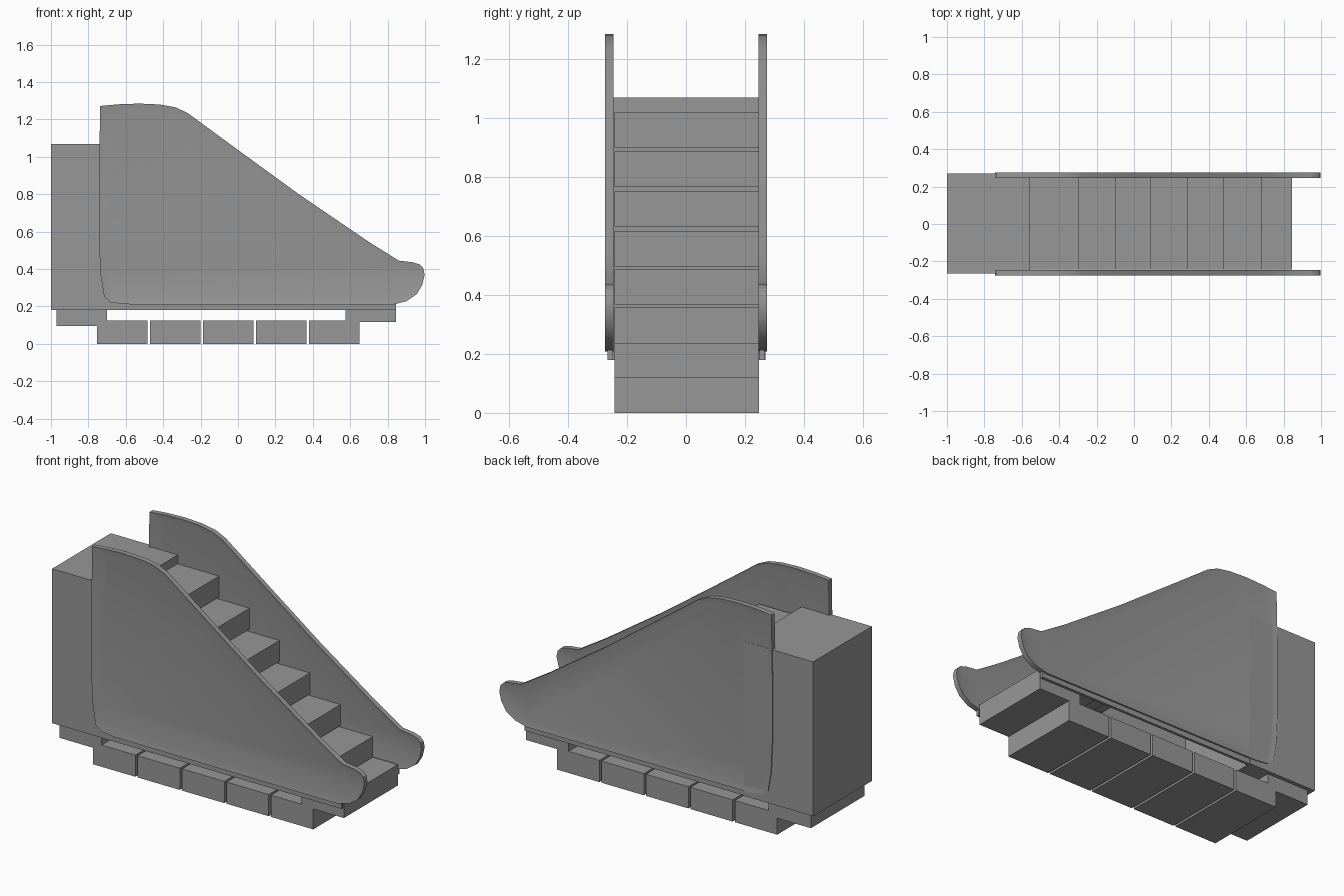
import bpy
import bmesh
from mathutils import Vector

cube = bpy.data.objects.get("Cube")
if cube:
    bpy.data.objects.remove(cube, do_unlink=True)

# One grey finish for everything
grey = bpy.data.materials.new("plain_grey")
grey.use_nodes = True
GREY = (0.31, 0.31, 0.31, 1)
grey.diffuse_color = GREY
grey.node_tree.nodes["Principled BSDF"].inputs["Base Color"].default_value = GREY


def finish(bm, name):
    bmesh.ops.recalc_face_normals(bm, faces=bm.faces)
    mesh = bpy.data.meshes.new(name)
    bm.to_mesh(mesh)
    bm.free()
    mesh.materials.append(grey)
    obj = bpy.data.objects.new(name, mesh)
    bpy.context.collection.objects.link(obj)
    return obj


def box(name, x, y, z):
    """Box from (low, high) pairs on each axis."""
    bm = bmesh.new()
    bmesh.ops.create_cube(bm, size=1)
    lows, highs = Vector((x[0], y[0], z[0])), Vector((x[1], y[1], z[1]))
    for v in bm.verts:
        v.co = (lows + highs) / 2 + v.co * (highs - lows)
    return finish(bm, name)


def balustrade(name, outline, y0, y1):
    """Side wall: extruded outline with a raised handrail border on both faces."""
    bm = bmesh.new()
    face = bm.faces.new([bm.verts.new((x, y0, z)) for x, z in outline])
    out = bmesh.ops.extrude_face_region(bm, geom=[face], use_keep_orig=True)
    for v in out["geom"]:
        if isinstance(v, bmesh.types.BMVert):
            v.co.y = y1
    bmesh.ops.recalc_face_normals(bm, faces=bm.faces)
    for side in [f for f in bm.faces if len(f.verts) > 4]:
        bmesh.ops.inset_region(bm, faces=[side], thickness=0.034, depth=-0.006,
                               use_even_offset=True)
    obj = finish(bm, name)
    bpy.ops.object.select_all(action="DESELECT")
    obj.select_set(True)
    bpy.context.view_layer.objects.active = obj
    bpy.ops.object.shade_smooth_by_angle(angle=0.5)
    return obj


# Upper landing block
box("landing", (-1.0, -0.56), (-0.265, 0.27), (0.18, 1.07))

# Moving steps on the incline, top to bottom
STEP_Y = (-0.242, 0.248)
LENGTH, HEIGHT = 0.27, 0.12
step_ends = [(-0.295, 1.02), (-0.10, 0.887), (0.09, 0.752), (0.285, 0.617),
             (0.48, 0.487), (0.685, 0.357), (0.845, 0.238)]
for i, (front, top) in enumerate(step_ends):
    box(f"step_{i + 1}", (front - LENGTH, front), STEP_Y, (top - HEIGHT, top))

# Returning steps along the floor, and the one turning up under the landing
for i in range(5):
    x = -0.755 + 0.2835 * i
    box(f"return_step_{i + 1}", (x, x + LENGTH), STEP_Y, (0.0, 0.125))
box("turning_step", (-0.97, -0.70), STEP_Y, (0.095, 0.215))

# Side walls with handrail borders, and the skirts showing below them
outline = [(-0.737, 1.272), (-0.64, 1.281), (-0.53, 1.285), (-0.42, 1.28),
           (-0.335, 1.265), (-0.27, 1.235), (0, 1.037), (0.33, 0.797),
           (0.70, 0.545), (0.86, 0.445), (0.93, 0.437), (0.97, 0.425),
           (0.99, 0.405), (0.998, 0.37), (0.985, 0.315), (0.955, 0.265),
           (0.90, 0.228), (0.82, 0.208), (-0.6, 0.212), (-0.68, 0.222),
           (-0.715, 0.25), (-0.735, 0.37), (-0.743, 0.55), (-0.743, 0.9)]
for name, s in (("right", -1), ("left", 1)):
    balustrade(f"{name}_balustrade", outline, s * 0.246, s * 0.275)
    box(f"{name}_skirt", (-0.66, 0.845), sorted((s * 0.25, s * 0.266)), (0.18, 0.24))
